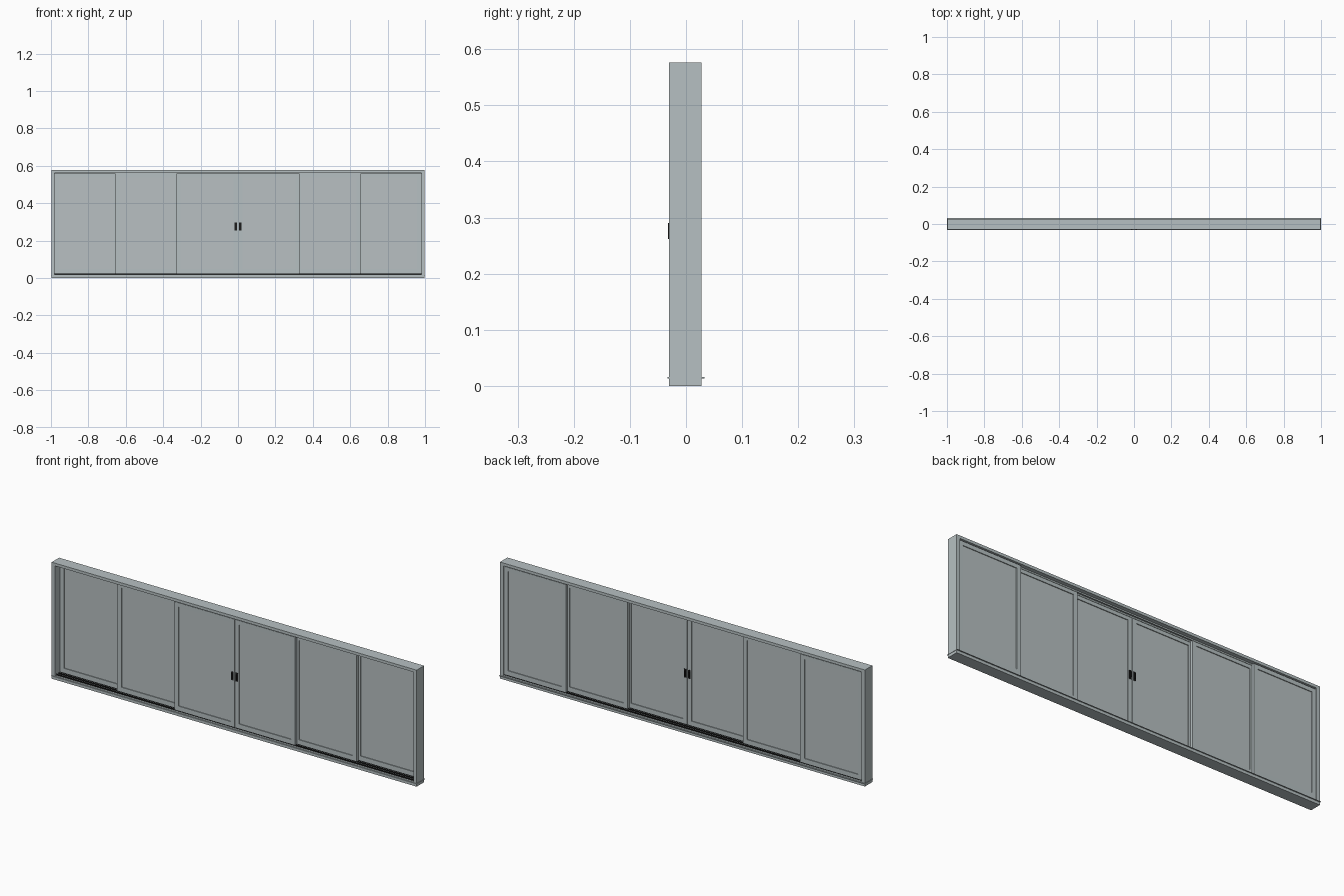
import bpy

if "Cube" in bpy.data.objects:
    bpy.data.objects.remove(bpy.data.objects["Cube"])


def material(name, rgb):
    m = bpy.data.materials.new(name)
    m.diffuse_color = (*rgb, 1)
    m.use_nodes = True
    m.node_tree.nodes["Principled BSDF"].inputs["Base Color"].default_value = m.diffuse_color
    return m


GREY = material("grey_metal", (0.47, 0.53, 0.54))
PANE = material("pale_grey_pane", (0.48, 0.53, 0.54))
BLACK = material("black_plastic", (0.012, 0.012, 0.012))


def box(name, x, y, z, mat):
    """Box from (min, max) ranges on each axis."""
    verts = [(a, b, c) for a in x for b in y for c in z]
    faces = [(0, 1, 3, 2), (4, 6, 7, 5), (0, 4, 5, 1),
             (2, 3, 7, 6), (0, 2, 6, 4), (1, 5, 7, 3)]
    mesh = bpy.data.meshes.new(name)
    mesh.from_pydata(verts, [], faces)
    mesh.materials.append(mat)
    obj = bpy.data.objects.new(name, mesh)
    bpy.context.collection.objects.link(obj)
    return obj


def mirrored(name, s, x, y, z, mat):
    """Box with its x range mirrored when s is -1."""
    return box(name, sorted((s * x[0], s * x[1])), y, z, mat)


DEPTH = (-0.03, 0.028)
TOP = 0.576
TRACKS = (-0.018, -0.001, 0.016)       # centre, middle and outer panels
HALF = 0.007                           # half panel thickness

# Outer frame
box("sill", (-0.998, 0.998), DEPTH, (0, 0.018), GREY)
box("sill_lip", (-1, 1), (-0.033, 0.033), (0.0135, 0.0155), GREY)
box("header", (-0.998, 0.998), DEPTH, (0.562, TOP), GREY)
for s in (-1, 1):
    mirrored("jamb", s, (0.98, 0.998), DEPTH, (0.018, 0.562), GREY)

# Track ribs on the sill and dividers under the header
for y in TRACKS:
    box("track_rib", (-0.98, 0.98), (y - 0.002, y + 0.002), (0.018, 0.024), BLACK)
for y in (-0.0095, 0.0075):
    box("header_divider", (-0.98, 0.98), (y - 0.001, y + 0.001), (0.555, 0.562), GREY)


def panel(s, x0, x1, y):
    """Sliding panel: two stiles, two rails and a recessed pane."""
    z0, z1 = 0.023, 0.558
    stile, low, high = 0.022, 0.024, 0.02
    ys = (y - HALF, y + HALF)
    mirrored("inner_stile", s, (x0, x0 + stile), ys, (z0, z1), GREY)
    mirrored("outer_stile", s, (x1 - stile, x1), ys, (z0, z1), GREY)
    span = (x0 + stile, x1 - stile)
    mirrored("bottom_rail", s, span, ys, (z0, z0 + low), GREY)
    mirrored("top_rail", s, span, ys, (z1 - high, z1), GREY)
    mirrored("pane", s, span, (y - 0.003, y + 0.003), (z0 + low, z1 - high), PANE)


# Three panels on each half, stepping back towards the jambs
for s in (-1, 1):
    for (x0, x1), y in zip(((0.001, 0.33), (0.316, 0.655), (0.641, 0.98)), TRACKS):
        panel(s, x0, x1, y)

    # Pull handles on both faces of the meeting stiles
    y = TRACKS[0]
    for side in (-1, 1):
        face = y + side * HALF
        mirrored("handle_plate", s, (0.006, 0.018),
                 sorted((face, face + side * 0.0025)), (0.255, 0.297), BLACK)
        mirrored("handle_grip", s, (0.009, 0.015),
                 sorted((face, face + side * 0.007)), (0.262, 0.290), BLACK)
